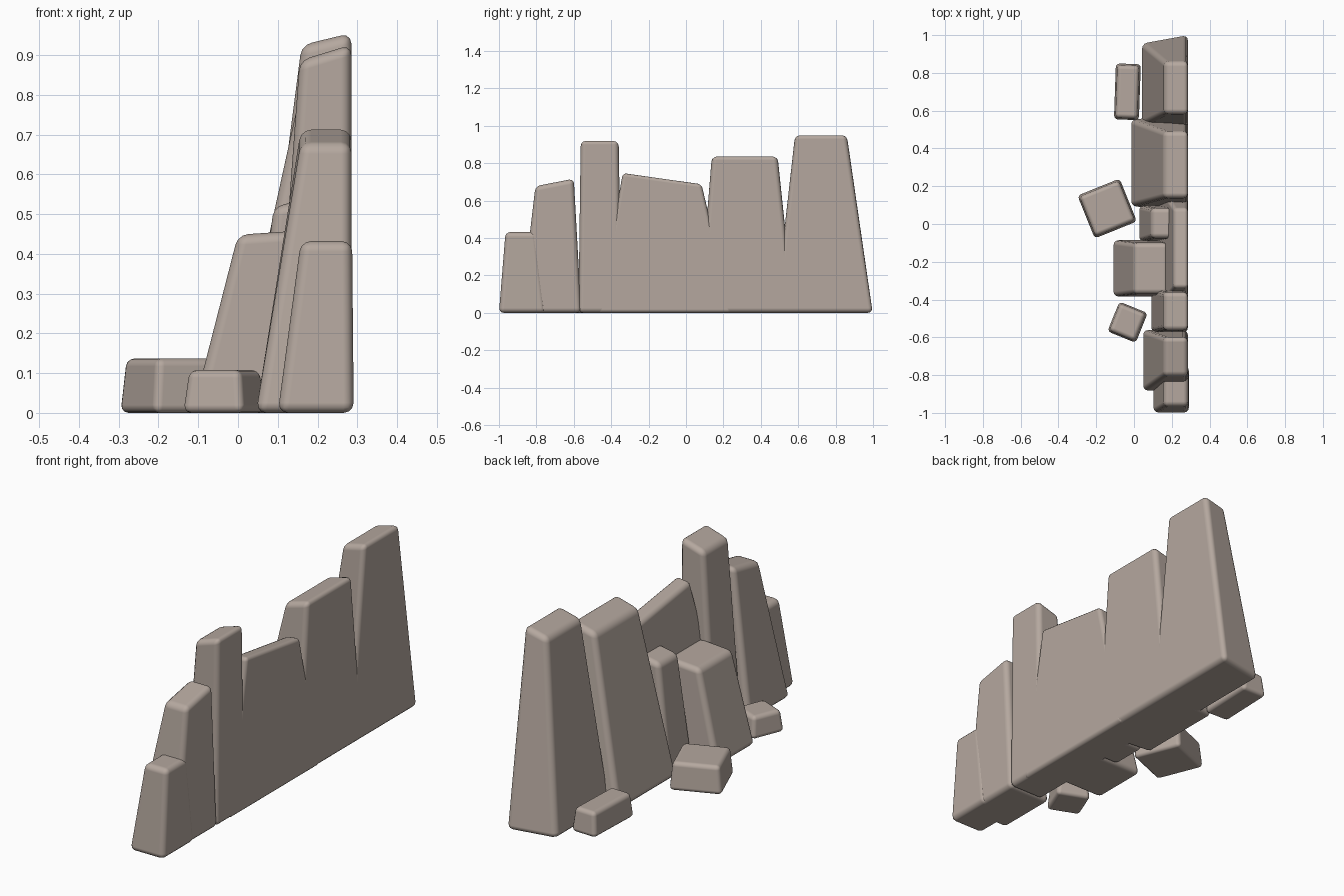
import bpy, bmesh, math
from mathutils import Matrix

if "Cube" in bpy.data.objects:
    bpy.data.objects.remove(bpy.data.objects["Cube"])

stone = bpy.data.materials.new("stone")
stone.diffuse_color = (0.46, 0.39, 0.345, 1)
stone.use_nodes = True
stone.node_tree.nodes["Principled BSDF"].inputs["Base Color"].default_value = stone.diffuse_color


def rock(name, base, top, z, lip=0.0, tilt=0.0, nip=(0, 0), bevel=0.026, loc=(0, 0), turn=0):
    """Tapered block. base/top = (x0, x1, y0, y1); z = height at the wall side.
    lip lowers the -x edge of the top, tilt lowers its -y edge,
    nip pulls in the -x ends of the base."""
    bm = bmesh.new()
    bx0, bx1, by0, by1 = base
    tx0, tx1, ty0, ty1 = top
    low = [(bx0, by0 + nip[0], 0), (bx1, by0, 0), (bx1, by1, 0), (bx0, by1 - nip[1], 0)]
    high = [(tx0, ty0, z - lip - tilt), (tx1, ty0, z - tilt), (tx1, ty1, z), (tx0, ty1, z - lip)]
    a = [bm.verts.new(p) for p in low]
    b = [bm.verts.new(p) for p in high]
    bm.faces.new(a[::-1])
    bm.faces.new(b)
    for i in range(4):
        j = (i + 1) % 4
        bm.faces.new((a[i], a[j], b[j], b[i]))
    bm.transform(Matrix.Translation((loc[0], loc[1], 0)) @ Matrix.Rotation(math.radians(turn), 4, 'Z'))
    bmesh.ops.recalc_face_normals(bm, faces=bm.faces)
    me = bpy.data.meshes.new(name)
    bm.to_mesh(me)
    bm.free()
    me.materials.append(stone)
    ob = bpy.data.objects.new(name, me)
    bpy.context.collection.objects.link(ob)
    # worn, rounded edges
    m = ob.modifiers.new("worn_edges", 'BEVEL')
    m.width, m.segments, m.limit_method = bevel, 3, 'NONE'
    m.harden_normals = True
    for p in me.polygons:
        p.use_smooth = True
    return ob


# Cliff columns along the flat rear face
rock("cliff_end_tall", (0.04, 0.285, 0.47, 1.003), (0.16, 0.285, 0.583, 0.86), 0.955, lip=0.03, nip=(0.055, 0.045))
rock("cliff_wide", (-0.02, 0.285, 0.068, 0.58), (0.157, 0.285, 0.138, 0.49), 0.842, lip=0.035, nip=(0.025, 0.025))
rock("cliff_slab", (0.10, 0.285, -0.47, 0.245), (0.21, 0.285, -0.338, 0.083), 0.69, tilt=-0.06, lip=0.01, bevel=0.02)
rock("cliff_pillar", (0.09, 0.285, -0.575, -0.345), (0.155, 0.285, -0.563, -0.36), 0.926, lip=0.04)
rock("cliff_step", (0.045, 0.285, -0.885, -0.56), (0.158, 0.285, -0.805, -0.60), 0.717, tilt=0.04)
rock("cliff_end_low", (0.10, 0.291, -1.0, -0.75), (0.158, 0.287, -0.965, -0.80), 0.432)

# Smaller outcrops leaning on the front of the cliff
rock("outcrop_block", (-0.115, 0.20, -0.385, -0.085), (0.0, 0.18, -0.37, -0.10), 0.46, lip=0.012)
rock("outcrop_small", (0.025, 0.22, -0.095, 0.10), (0.09, 0.20, -0.075, 0.085), 0.54, lip=0.02)

# Loose boulders on the ground
for name, loc, turn, hx, hy, z in (
        ("boulder_large", (-0.142, 0.082), 22, 0.122, 0.124, 0.137),
        ("boulder_mid", (-0.034, -0.52), -22, 0.083, 0.087, 0.108),
        ("boulder_long", (-0.035, 0.70), -2, 0.068, 0.15, 0.12)):
    t = 0.012
    rock(name, (-hx, hx, -hy, hy), (-hx + t, hx - t, -hy + t, hy - t), z, bevel=0.02, loc=loc, turn=turn)
